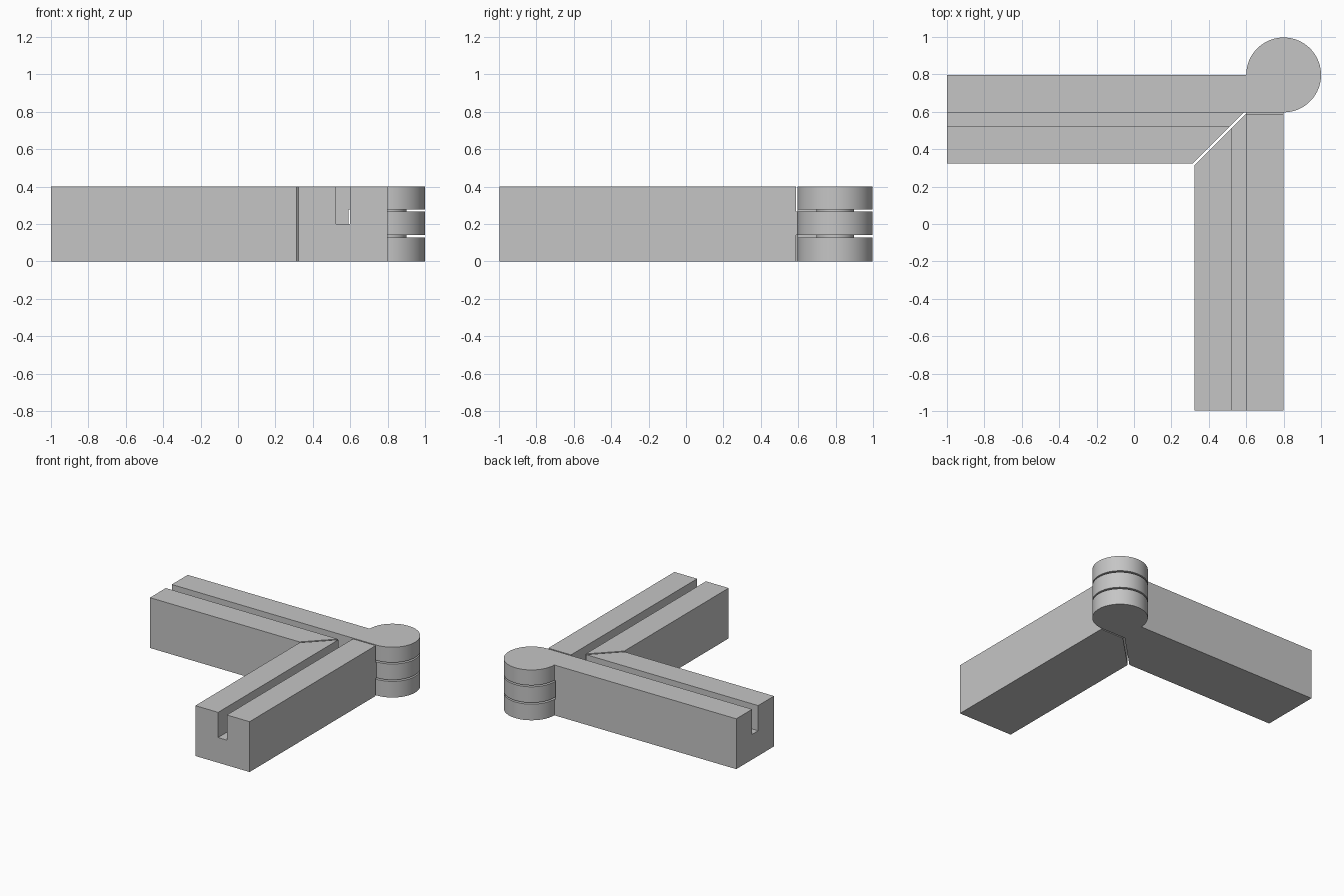
import bpy, bmesh, math

cube = bpy.data.objects.get("Cube")
if cube:
    bpy.data.objects.remove(cube, do_unlink=True)

grey = bpy.data.materials.new("plain grey")
grey.use_nodes = True
COLOUR = (0.56, 0.56, 0.56, 1)
grey.diffuse_color = COLOUR
grey.node_tree.nodes["Principled BSDF"].inputs["Base Color"].default_value = COLOUR

HEIGHT = 0.4
HX, HY = 0.8, 0.797        # hinge axis
R, PIN_R = 0.2, 0.1        # knuckle and pin radius
END = 0.997                # free end of the front arm
INNER = 0.323              # inner side of both arms
LOW, HIGH = 0.128, 0.278   # slot around the middle knuckle
GAP = 0.012


def prism(name, outline, z0, z1):
    """Extrude a flat outline from z0 up to z1."""
    bm = bmesh.new()
    face = bm.faces.new([bm.verts.new((x, y, z0)) for x, y in outline])
    top = bmesh.ops.extrude_face_region(bm, geom=[face])["geom"]
    verts = [v for v in top if isinstance(v, bmesh.types.BMVert)]
    bmesh.ops.translate(bm, verts=verts, vec=(0, 0, z1 - z0))
    bmesh.ops.recalc_face_normals(bm, faces=bm.faces)
    mesh = bpy.data.meshes.new(name)
    bm.to_mesh(mesh)
    bm.free()
    mesh.materials.append(grey)
    obj = bpy.data.objects.new(name, mesh)
    bpy.context.collection.objects.link(obj)
    return obj


def rect(x0, x1, y0, y1):
    return [(x0, y0), (x1, y0), (x1, y1), (x0, y1)]


def arc(radius, start, stop, steps):
    angles = [math.radians(start + (stop - start) * i / steps) for i in range(steps + 1)]
    return [(HX + radius * math.cos(a), HY + radius * math.sin(a)) for a in angles]


def activate(obj):
    bpy.ops.object.select_all(action='DESELECT')
    obj.select_set(True)
    bpy.context.view_layer.objects.active = obj


def cut(obj, outline, z0, z1):
    """Subtract a prism and discard it."""
    cutter = prism("cutter", outline, z0, z1)
    cutter.hide_render = True
    mod = obj.modifiers.new("cut", 'BOOLEAN')
    mod.operation, mod.solver, mod.object = 'DIFFERENCE', 'EXACT', cutter
    activate(obj)
    bpy.ops.object.modifier_apply(modifier=mod.name)
    bpy.data.objects.remove(cutter, do_unlink=True)


knuckle = arc(R, -90, 180, 72)
wall_x, wall_y = HX - R, HY - R

# back arm with the top and bottom knuckles
back_arm = prism("back_arm", [(-1, INNER), (INNER - 0.009, INNER),
                              (wall_y - 0.009, wall_y)] + knuckle + [(-1, HY)], 0, HEIGHT)
cut(back_arm, rect(-1.1, wall_y - 0.009, wall_y - 0.075, wall_y), 0.2, 0.5)
cut(back_arm, rect(wall_x - 0.01, 1.1, 0.5, 1.1), LOW, HIGH)

# front arm with the middle knuckle
front_arm = prism("front_arm", [(INNER, -END), (HX, -END)] + knuckle +
                  [(wall_x, wall_x - 0.01), (INNER, INNER - 0.01)], 0, HEIGHT)
for z0, z1 in ((-0.1, LOW + GAP), (HIGH - GAP, 0.5)):
    cut(front_arm, rect(0.5, 1.1, wall_y - 0.01, 1.1), z0, z1)
cut(front_arm, rect(wall_x - 0.077, wall_x, -1.1, wall_y - 0.005), 0.2, 0.5)

# pin joining the knuckles
pin = prism("hinge_pin", arc(PIN_R, 0, 360, 48)[:-1], 0.1, 0.3)

for part in (back_arm, front_arm, pin):
    activate(part)
    bpy.ops.object.shade_smooth_by_angle(angle=math.radians(30))
